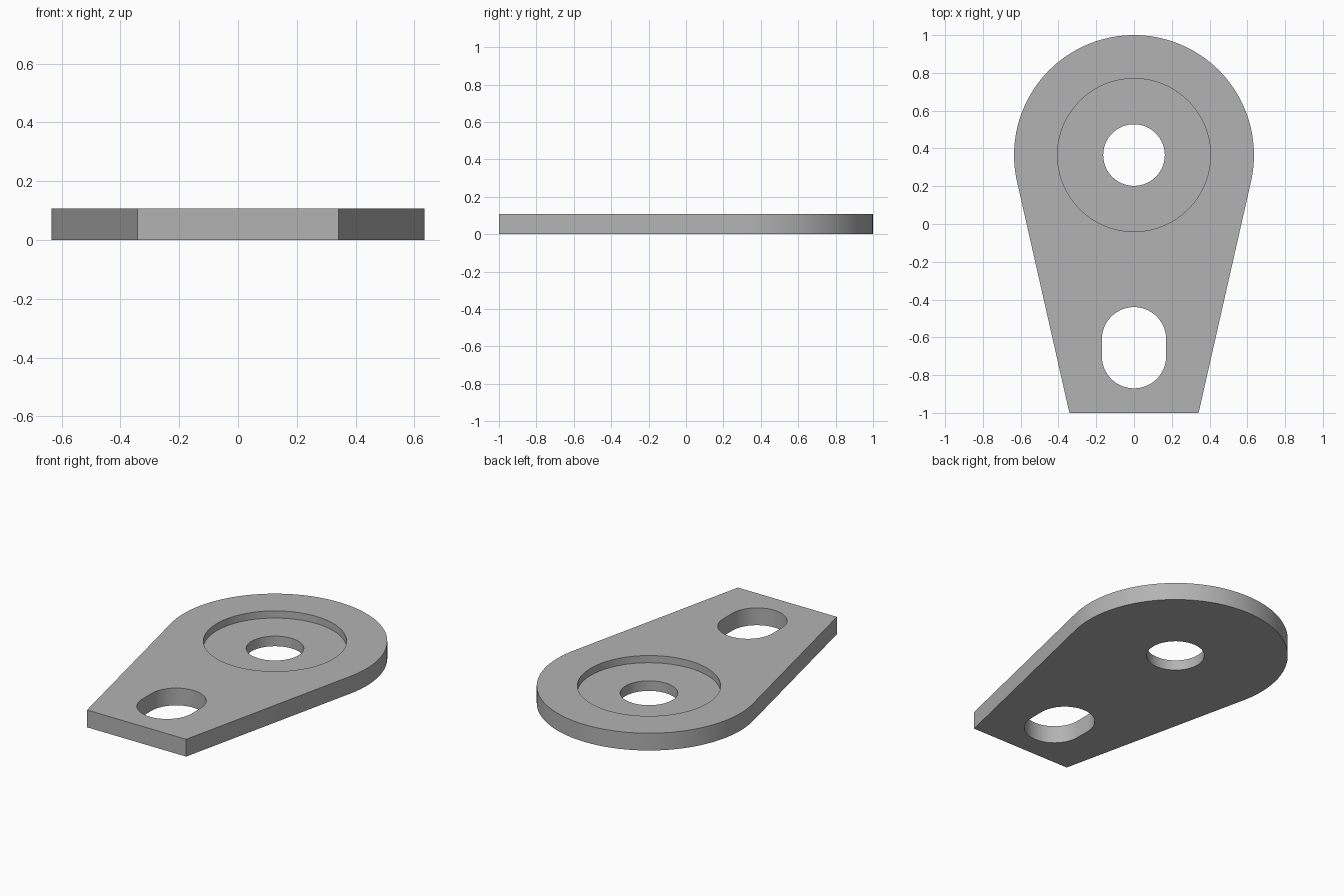
import bpy, bmesh, math

if "Cube" in bpy.data.objects:
    bpy.data.objects.remove(bpy.data.objects["Cube"])

THICK, RECESS = 0.108, 0.045
EYE_Y, EYE_R = 0.365, 0.635
FOOT_X, FOOT_Y = 0.342, -1.0


def arc(cy, r, start, end, steps):
    """Points along an arc centred on x = 0."""
    angles = [start + (end - start) * i / steps for i in range(steps + 1)]
    return [(r * math.cos(a), cy + r * math.sin(a)) for a in angles]


def circle(cy, r, sides=96):
    return arc(cy, r, 0, math.tau, sides)[:-1]


def prism(name, outline, z0, z1):
    """Extrude a counter-clockwise outline between two heights."""
    bm = bmesh.new()
    face = bm.faces.new([bm.verts.new((x, y, z0)) for x, y in outline])
    top = bmesh.ops.extrude_face_region(bm, geom=[face])["geom"]
    verts = [v for v in top if isinstance(v, bmesh.types.BMVert)]
    bmesh.ops.translate(bm, verts=verts, vec=(0, 0, z1 - z0))
    bmesh.ops.recalc_face_normals(bm, faces=bm.faces)
    mesh = bpy.data.meshes.new(name)
    bm.to_mesh(mesh)
    bm.free()
    obj = bpy.data.objects.new(name, mesh)
    bpy.context.collection.objects.link(obj)
    return obj


# Plate: round eye with straight sides running tangent to the foot
dx, dy = FOOT_X, FOOT_Y - EYE_Y
tangent = math.atan2(dy, dx) + math.acos(EYE_R / math.hypot(dx, dy))
outline = arc(EYE_Y, EYE_R, tangent, math.pi - tangent, 96)
outline += [(-FOOT_X, FOOT_Y), (FOOT_X, FOOT_Y)]
plate = prism("plate", outline, 0, THICK)

# Steel material
steel = bpy.data.materials.new("grey_steel")
grey = (0.45, 0.45, 0.45, 1)
steel.use_nodes = True
steel.diffuse_color = grey
steel.node_tree.nodes["Principled BSDF"].inputs["Base Color"].default_value = grey
plate.data.materials.append(steel)

# Cutters: counterbore, pin hole and adjusting slot
slot = arc(-0.61, 0.17, 0, math.pi, 40) + arc(-0.70, 0.17, math.pi, math.tau, 40)
cutters = [
    prism("counterbore_cutter", circle(EYE_Y, 0.405), THICK - RECESS, THICK + 0.1),
    prism("pin_hole_cutter", circle(EYE_Y, 0.163), -0.1, THICK + 0.1),
    prism("slot_cutter", slot, -0.1, THICK + 0.1),
]
bpy.ops.object.select_all(action="DESELECT")
plate.select_set(True)
bpy.context.view_layer.objects.active = plate
for cutter in cutters:
    cutter.hide_render = True
    cutter.data.materials.append(steel)
    cut = plate.modifiers.new(cutter.name, "BOOLEAN")
    cut.operation, cut.solver, cut.object = "DIFFERENCE", "EXACT", cutter
    bpy.ops.object.modifier_apply(modifier=cut.name)
    bpy.data.objects.remove(cutter)

# Smooth round walls, keep rims sharp
bpy.ops.object.shade_smooth_by_angle(angle=math.radians(10))
